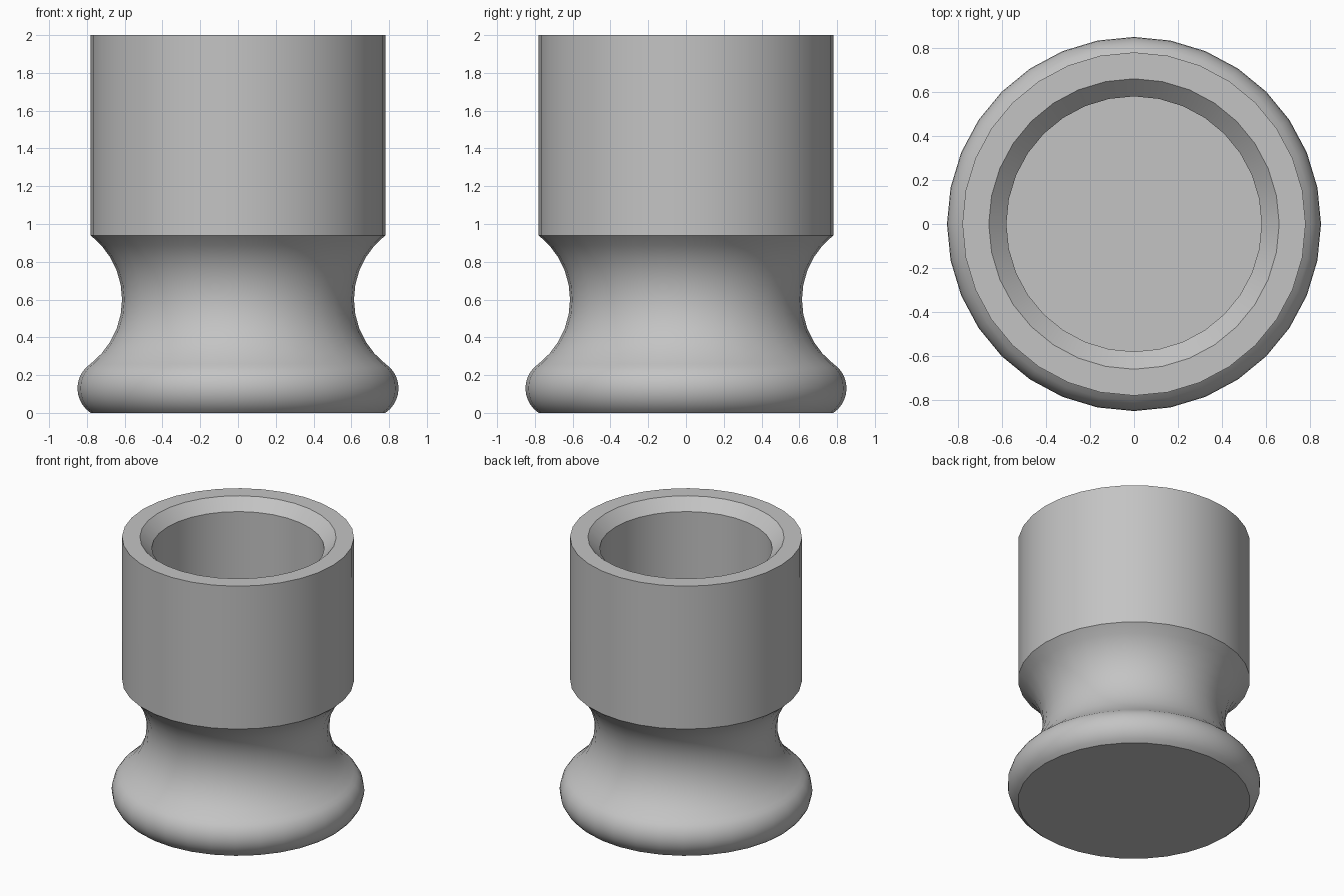
import bpy
import bmesh
import math

cube = bpy.data.objects.get("Cube")
if cube:
    bpy.data.objects.remove(cube, do_unlink=True)

SIDES = 32


def arc(centre_r, centre_z, radius, start, end, steps):
    """Points (radius, height) along an arc, angles in degrees."""
    points = []
    for i in range(steps + 1):
        a = math.radians(start + (end - start) * i / steps)
        points.append((centre_r + radius * math.cos(a), centre_z + radius * math.sin(a)))
    return points


# Plain grey finish
grey = bpy.data.materials.new("plain_grey")
grey.use_nodes = True
colour = (0.55, 0.55, 0.55, 1)
grey.diffuse_color = colour
grey.node_tree.nodes["Principled BSDF"].inputs["Base Color"].default_value = colour

# Profile: flat base, rounded foot, concave neck, socket wall, chamfered rim, bore
foot = arc(0.694, 0.13, 0.156, -56.4, 56.4, 10)
neck = arc(1.045, 0.6, 0.431, 232, 128, 10)
socket = [(0.78, 2), (0.66, 2), (0.58, 1.92), (0.58, 1.1)]
profile = foot + neck[1:] + socket

# Turn the profile around the vertical axis
bm = bmesh.new()
rings = []
for r, z in profile:
    rings.append([bm.verts.new((r * math.cos(math.tau * i / SIDES),
                                r * math.sin(math.tau * i / SIDES), z))
                  for i in range(SIDES)])
for low, high in zip(rings, rings[1:]):
    for i in range(SIDES):
        j = (i + 1) % SIDES
        bm.faces.new((low[i], low[j], high[j], high[i]))
bm.faces.new(rings[0][::-1])   # underside
bm.faces.new(rings[-1])        # bore floor
bmesh.ops.recalc_face_normals(bm, faces=bm.faces)

mesh = bpy.data.meshes.new("turned_socket_foot")
bm.to_mesh(mesh)
bm.free()
mesh.materials.append(grey)
body = bpy.data.objects.new("turned_socket_foot", mesh)
bpy.context.collection.objects.link(body)

# Smooth curves with crisp rims
bpy.ops.object.select_all(action="DESELECT")
body.select_set(True)
bpy.context.view_layer.objects.active = body
bpy.ops.object.shade_smooth_by_angle(angle=math.radians(30))
